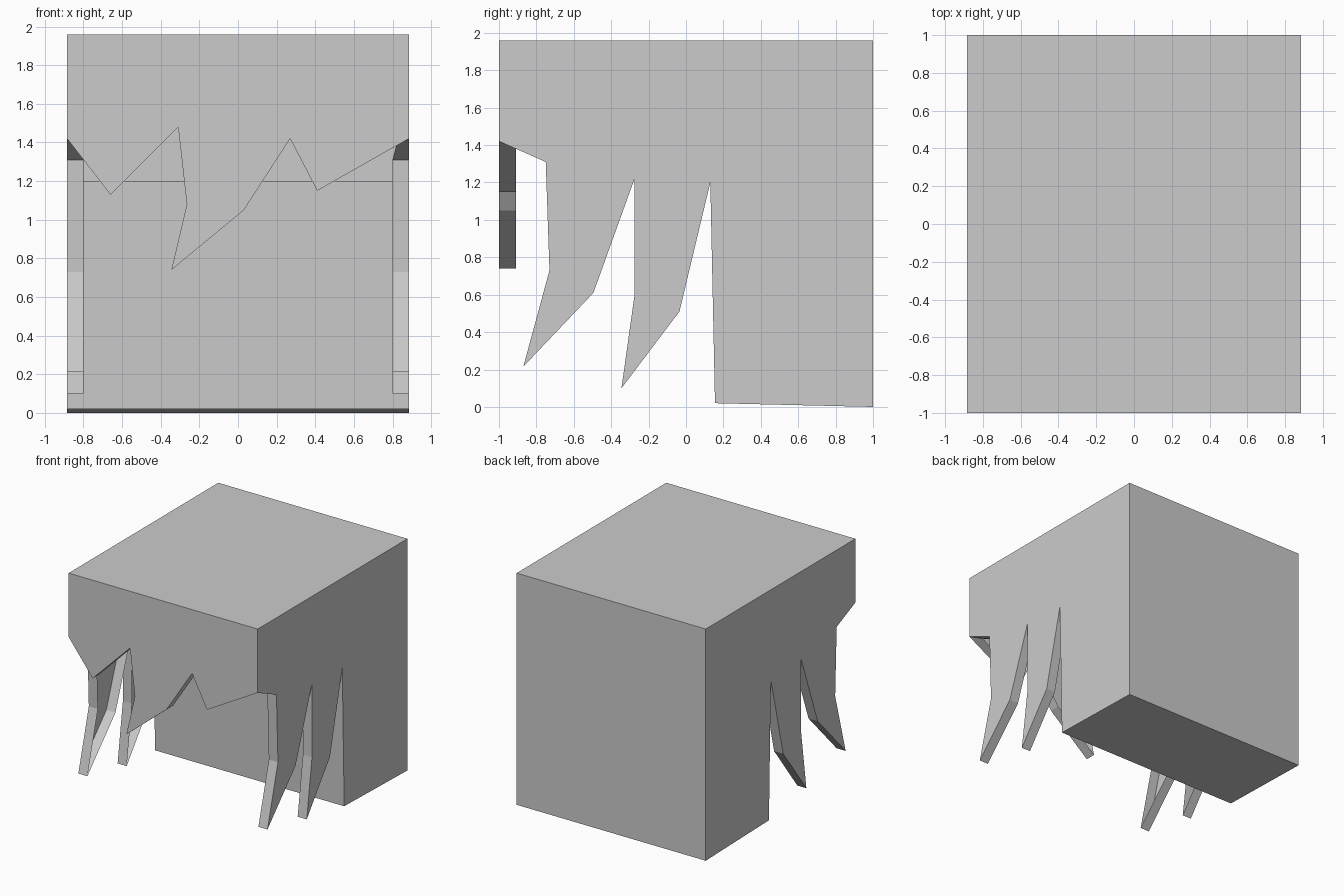
import bpy
import bmesh

cube = bpy.data.objects.get("Cube")
if cube:
    bpy.data.objects.remove(cube, do_unlink=True)

W, D, H = 0.885, 1.0, 1.96      # half width, half depth, height
RIM_X, RIM_Y = 0.80, -0.91      # how far the rims fold inward

grey = bpy.data.materials.new("light grey")
grey.use_nodes = True
color = (0.6, 0.6, 0.6, 1)
grey.diffuse_color = color
grey.node_tree.nodes["Principled BSDF"].inputs["Base Color"].default_value = color

# Jagged fringe outline (x, z) and side lock outline (y, z)
fringe = [(-W, 1.42), (-0.66, 1.13), (-0.31, 1.48), (-0.265, 1.08), (-0.345, 0.74),
          (0.03, 1.05), (0.27, 1.42), (0.41, 1.15), (W, 1.42)]
locks = [(-D, 1.42), (-0.75, 1.31), (-0.73, 0.73), (-0.87, 0.215), (-0.495, 0.61),
         (-0.275, 1.22), (-0.275, 0.6), (-0.345, 0.1), (-0.035, 0.51), (0.13, 1.2)]
block_front = (0.155, 0.02)

bm = bmesh.new()


def face(points):
    return bm.faces.new([bm.verts.new(p) for p in points])


def rim(outer, inner):
    """Strip of quads between an outline and its folded-in copy."""
    for i in range(len(outer) - 1):
        face([outer[i], outer[i + 1], inner[i + 1], inner[i]])


# Top, back, sloping underside and the front of the rear block
face([(-W, -D, H), (W, -D, H), (W, D, H), (-W, D, H)])
face([(-W, D, 0), (W, D, 0), (W, D, H), (-W, D, H)])
yb, zb = block_front
yt, zt = locks[-1]
face([(-W, yb, zb), (W, yb, zb), (W, D, 0), (-W, D, 0)])
face([(-W, yb, zb), (W, yb, zb), (W, yt, zt), (-W, yt, zt)])

# Front fringe with its rim, mitred at both corners
outer = [(x, -D, z) for x, z in fringe]
face(outer + [(W, -D, H), (-W, -D, H)])
inner = [(x, RIM_Y, z) for x, z in fringe]
inner[0], inner[-1] = (-0.82, RIM_Y, 1.385), (0.82, RIM_Y, 1.385)
rim(outer, inner)

# Side walls with hanging locks and their rims
for s in (-1, 1):
    outer = [(s * W, y, z) for y, z in locks]
    face(outer + [(s * W, yb, zb), (s * W, D, 0), (s * W, D, H), (s * W, -D, H)])
    inner = [(s * RIM_X, y, z) for y, z in locks]
    inner[0] = (s * 0.82, RIM_Y, 1.385)
    rim(outer, inner)

bmesh.ops.remove_doubles(bm, verts=bm.verts[:], dist=0.0005)
bmesh.ops.recalc_face_normals(bm, faces=bm.faces[:])

mesh = bpy.data.meshes.new("hair_shell")
bm.to_mesh(mesh)
bm.free()
mesh.materials.append(grey)
shell = bpy.data.objects.new("hair_shell", mesh)
bpy.context.collection.objects.link(shell)
